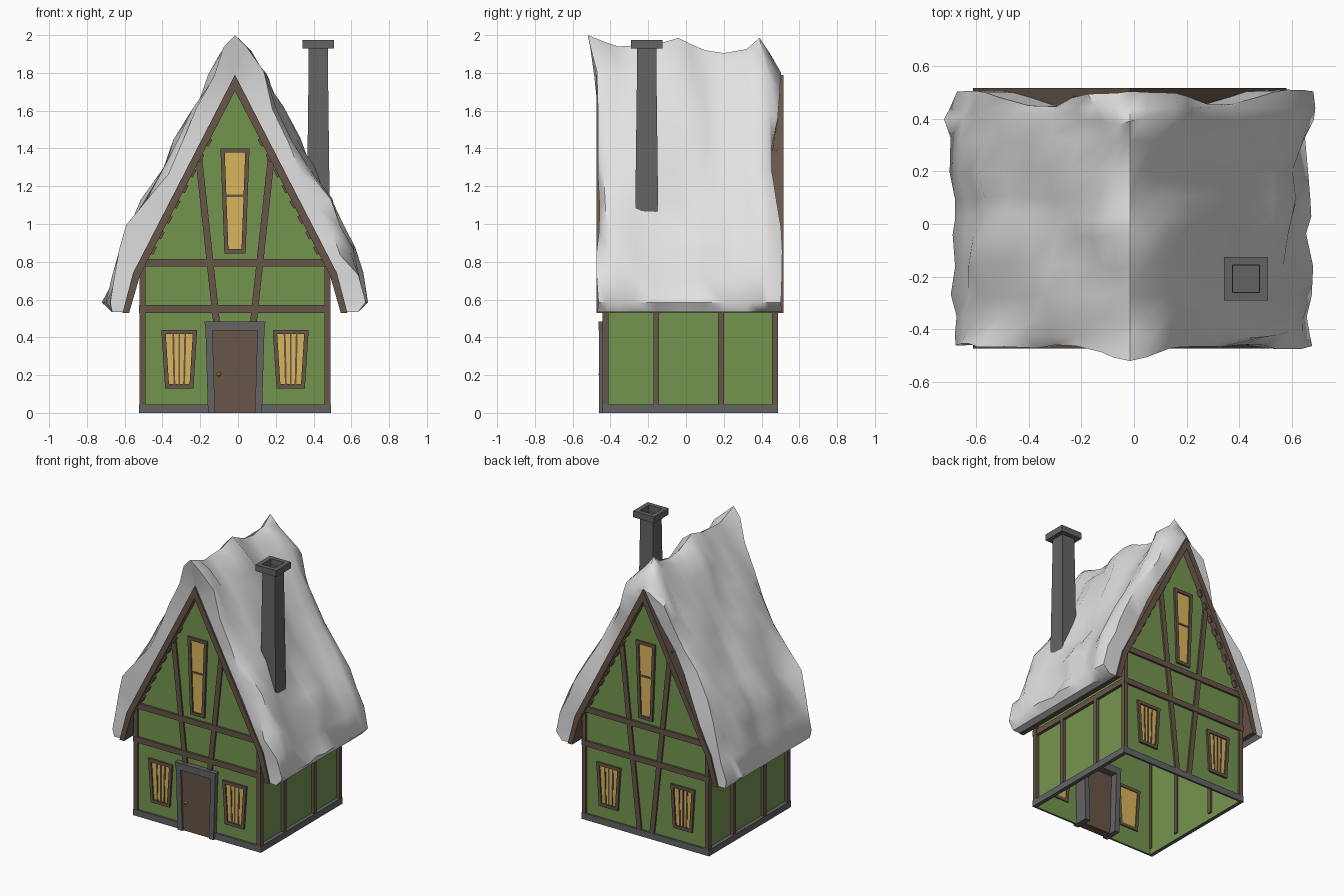
import bpy, bmesh, math
from mathutils import Vector, noise

if "Cube" in bpy.data.objects:
    bpy.data.objects.remove(bpy.data.objects["Cube"])

CX, CY = -0.016, 0.022          # house centre; all parts below use local coordinates

def material(name, rgb):
    m = bpy.data.materials.new(name)
    m.diffuse_color = (*rgb, 1)
    m.use_nodes = True
    m.node_tree.nodes["Principled BSDF"].inputs["Base Color"].default_value = m.diffuse_color
    return m

GREEN = material("green_plaster", (0.175, 0.30, 0.078))
BROWN = material("brown_timber", (0.135, 0.092, 0.066))
GREY = material("grey_stone", (0.127, 0.127, 0.13))
GLOW = material("yellow_glass", (0.70, 0.47, 0.11))
GOLD = material("gold_knob", (0.65, 0.42, 0.03))
SNOW = material("white_snow", (0.76, 0.76, 0.76))

def finish(name, bm, mat):
    bmesh.ops.recalc_face_normals(bm, faces=bm.faces)
    bmesh.ops.translate(bm, verts=bm.verts, vec=(CX, CY, 0))
    me = bpy.data.meshes.new(name)
    bm.to_mesh(me)
    bm.free()
    me.materials.append(mat)
    ob = bpy.data.objects.new(name, me)
    bpy.context.collection.objects.link(ob)
    return ob

def prism(name, polys, y0, y1, mat, open_bottom=False):
    """Extrude one or more x-z outlines from y0 to y1."""
    bm = bmesh.new()
    for pts in polys:
        a = [bm.verts.new((x, y0, z)) for x, z in pts]
        b = [bm.verts.new((x, y1, z)) for x, z in pts]
        n = len(pts)
        bm.faces.new(a)
        bm.faces.new(b[::-1])
        for i in range(n):
            j = (i + 1) % n
            if open_bottom and pts[i][1] == 0 and pts[j][1] == 0:
                continue
            bm.faces.new((a[i], b[i], b[j], a[j]))
    return finish(name, bm, mat)

def bar(p, q, w):
    """Outline of a straight bar of width w from p to q."""
    p, q = Vector(p), Vector(q)
    d = (q - p).normalized() * w / 2
    n = Vector((-d.y, d.x))
    return [tuple(v) for v in (p + n, q + n, q - n, p - n)]

def rect(x0, x1, z0, z1):
    return [(x0, z0), (x1, z0), (x1, z1), (x0, z1)]

def mirror(pts):
    return [(-x, z) for x, z in pts]

def window(name, cx, z0, z1, hb, ht, s, vbars=(), hbars=()):
    """Tapered window: glass plate, four frame bars and glazing bars."""
    w = 0.022
    prism(name + "_glass", [[(cx - hb + w/2, z0 + w/2), (cx + hb - w/2, z0 + w/2),
                             (cx + ht - w/2, z1 - w/2), (cx - ht + w/2, z1 - w/2)]],
          s * 0.447, s * 0.454, GLOW)
    frame = [rect(cx - hb, cx + hb, z0, z0 + w), rect(cx - ht, cx + ht, z1 - w, z1)]
    for k in (-1, 1):
        frame.append([(cx + k * hb, z0), (cx + k * ht, z1),
                      (cx + k * (ht - w), z1), (cx + k * (hb - w), z0)])
    prism(name + "_frame", frame, s * 0.442, s * 0.464, BROWN)
    inner = [bar((cx + t * hb, z0 + 0.01), (cx + t * ht, z1 - 0.01), 0.010) for t in vbars]
    inner += [rect(cx - hb, cx + hb, z - 0.007, z + 0.007) for z in hbars]
    prism(name + "_bars", inner, s * 0.4525, s * 0.458, BROWN)

# Walls: gabled shell, open underneath
prism("walls", [[(-.48, 0), (.48, 0), (.48, .82), (0, 1.74), (-.48, .82)]],
      -0.45, 0.45, GREEN, open_bottom=True)

# Roof slab; its ends read as barge boards
prism("roof_boards", [[(-.595, .53), (-.54, .74), (0, 1.79), (.54, .74), (.595, .53),
                       (.56, .53), (.503, .728), (0, 1.705), (-.503, .728), (-.56, .53)]],
      -0.495, 0.495, BROWN)

# Stone footing and timber frame on the two gable ends
for s, end in ((-1, "front"), (1, "back")):
    prism(end + "_footing", [rect(-.508, .508, 0, .045)], s * .451, s * .465, GREY)
    prism(end + "_beams", [rect(-.507, .507, .53, .57), rect(-.492, .492, .775, .815)],
          s * .451, s * .466, BROWN)
    low = 0.47 if s < 0 else 0.04
    brace = bar((.196, 1.39), (.196 - (1.39 - low) * .108, low), .036)
    prism(end + "_braces", [brace, mirror(brace)], s * .451, s * .463, BROWN)
    prism(end + "_corner_posts", [rect(-.505, -.474, .04, .8), rect(.474, .505, .04, .8)],
          s * .432, s * .464, BROWN)
    # small batten ends under the barge boards
    battens = []
    for i in range(8):
        d = 0.13 + i * 0.042
        b = bar((d, 1.705 - 1.944 * d), (d + .02, 1.705 - 1.944 * (d + .02)), .022)
        battens += [b, mirror(b)]
    prism(end + "_battens", battens, s * .451, s * .48, BROWN)
    # windows
    window(end + "_attic_window", 0, .845, 1.40, .056, .077, s, hbars=(1.15,))
    for k, side in ((-1, "left"), (1, "right")):
        window(f"{end}_{side}_window", k * .295, .13, .44, .075, .095, s,
               vbars=(-.34, 0, .34))

# Long sides: footing, eaves beam and studs
for s, side in ((-1, "left"), (1, "right")):
    x0, x1 = sorted((s * .481, s * .508))
    prism(side + "_footing", [rect(x0, x1, 0, .045)], -.465, .465, GREY)
    x0, x1 = sorted((s * .481, s * .502))
    prism(side + "_eaves_beam", [rect(x0, x1, .53, .57)], -.46, .46, BROWN)
    x0, x1 = sorted((s * .468, s * .502))
    for i, y in enumerate((-.18, .163)):
        prism(f"{side}_stud_{i}", [rect(x0, x1, .04, .54)], y - .015, y + .015, BROWN)

# Door with stone surround
jamb = [(.143, 0), (.156, .44), (.119, .44), (.106, 0)]
prism("door_jambs", [jamb, mirror(jamb)], -.36, -.482, GREY)
prism("door_lintel", [[(-.155, .436), (.155, .436), (.162, .485), (-.162, .485)]],
      -.36, -.486, GREY)
prism("door", [[(-.115, 0), (.115, 0), (.125, .44), (-.125, .44)]], -.41, -.468, BROWN)
bm = bmesh.new()
bmesh.ops.create_icosphere(bm, subdivisions=2, radius=0.011)
bmesh.ops.translate(bm, verts=bm.verts, vec=(-.085, -.474, .205))
finish("door_knob", bm, GOLD)

# Chimney: stacked square rings with a sunken flue
bm = bmesh.new()
rings = []
for h, z in ((.062, .97), (.05, 1.93), (.083, 1.93), (.083, 1.975), (.052, 1.975), (.05, 1.85)):
    rings.append([bm.verts.new((.441 + a * h, -.23 + b * h, z))
                  for a, b in ((-1, -1), (1, -1), (1, 1), (-1, 1))])
for r, t in zip(rings, rings[1:]):
    for i in range(4):
        bm.faces.new((r[i], r[(i + 1) % 4], t[(i + 1) % 4], t[i]))
bm.faces.new(rings[0][::-1])
bm.faces.new(rings[-1])
finish("chimney", bm, GREY)

# Snow blanket: half profile lofted along the ridge with bumps running downslope
PROFILE = [(0, 1.93), (.06, 1.88), (.14, 1.76), (.22, 1.60), (.30, 1.43), (.38, 1.28),
           (.47, 1.11), (.55, .98), (.60, .86), (.637, .72), (.672, .585), (.65, .533)]
RIDGE = [(-.52, 2.0), (-.42, 1.96), (-.36, 1.94), (-.27, 1.945), (-.16, 1.95), (-.04, 1.985),
         (.03, 1.95), (.1, 1.92), (.2, 1.905), (.32, 1.925), (.39, 1.985), (.44, 1.91), (.512, 1.8)]

def foot(d, z):
    """Nearest point on the roof slab."""
    if z < .74:
        return .535 + (.74 - z) * .262, z
    dist = (d * 1.944 + z - 1.79) / 2.186 + .01
    d2 = d - .889 * dist
    return (d2, z - .457 * dist) if d2 > 0 else (0, 1.78)

columns = [(-1, k) for k in range(len(PROFILE) - 1, 0, -1)] + [(1, k) for k in range(len(PROFILE))]
bm = bmesh.new()
rows, feet = [], {}
last = len(RIDGE) - 1
for j, (y0, rz) in enumerate(RIDGE):
    row = []
    for s, k in columns:
        d, z = PROFILE[k]
        fd, fz = foot(d, z)
        y = y0
        jit = noise.noise(Vector((d * s * 9, j * 3.1, 4.2)))
        if j == 0:
            y += .055 * min(1, d / .2) + .02 * jit * (k > 0)
        elif j == last:
            y += -.055 * math.exp(-((d - .34) / .13) ** 2) - .008 + .015 * jit * (k > 0)
        elif k > 0:
            y += .025 * jit
        z += (rz - 1.93) * max(0, 1 - d / .32)
        if 0 < k < len(PROFILE) - 1:
            bump = (.055 * noise.noise(Vector((y0 * 6, k * .35, s * 5.3)))
                    + .04 * noise.noise(Vector((y0 * 11, k * .9, s * 8.7))))
            if s > 0:           # drift piled against the chimney
                bump += .06 * math.exp(-((d - .44) / .13) ** 2 - ((y0 + .21) / .14) ** 2)
            d, z = d + .87 * bump, z + .45 * bump * (k < 10)
        row.append(bm.verts.new((s * d, y - CY, z)))
        if j in (0, last):
            feet.setdefault(j, []).append(
                bm.verts.new((s * fd, max(-.46, min(.505, y)) - CY, fz)))
    rows.append(row)
strips = [feet[0]] + rows + [feet[last]]
for a, b in zip(strips, strips[1:]):
    for i in range(len(a) - 1):
        bm.faces.new((a[i], a[i + 1], b[i + 1], b[i]))
# underside closing the lip against the eaves
for i in (0, len(columns) - 1):
    s = columns[i][0]
    edge = [r[i] for r in rows]
    inner = [bm.verts.new((s * .585, v.co.y, .533)) for v in edge]
    for j in range(last):
        bm.faces.new((edge[j], edge[j + 1], inner[j + 1], inner[j]))
snow = finish("roof_snow", bm, SNOW)
bpy.context.view_layer.objects.active = snow
snow.select_set(True)
bpy.ops.object.shade_smooth_by_angle(angle=math.radians(48))
